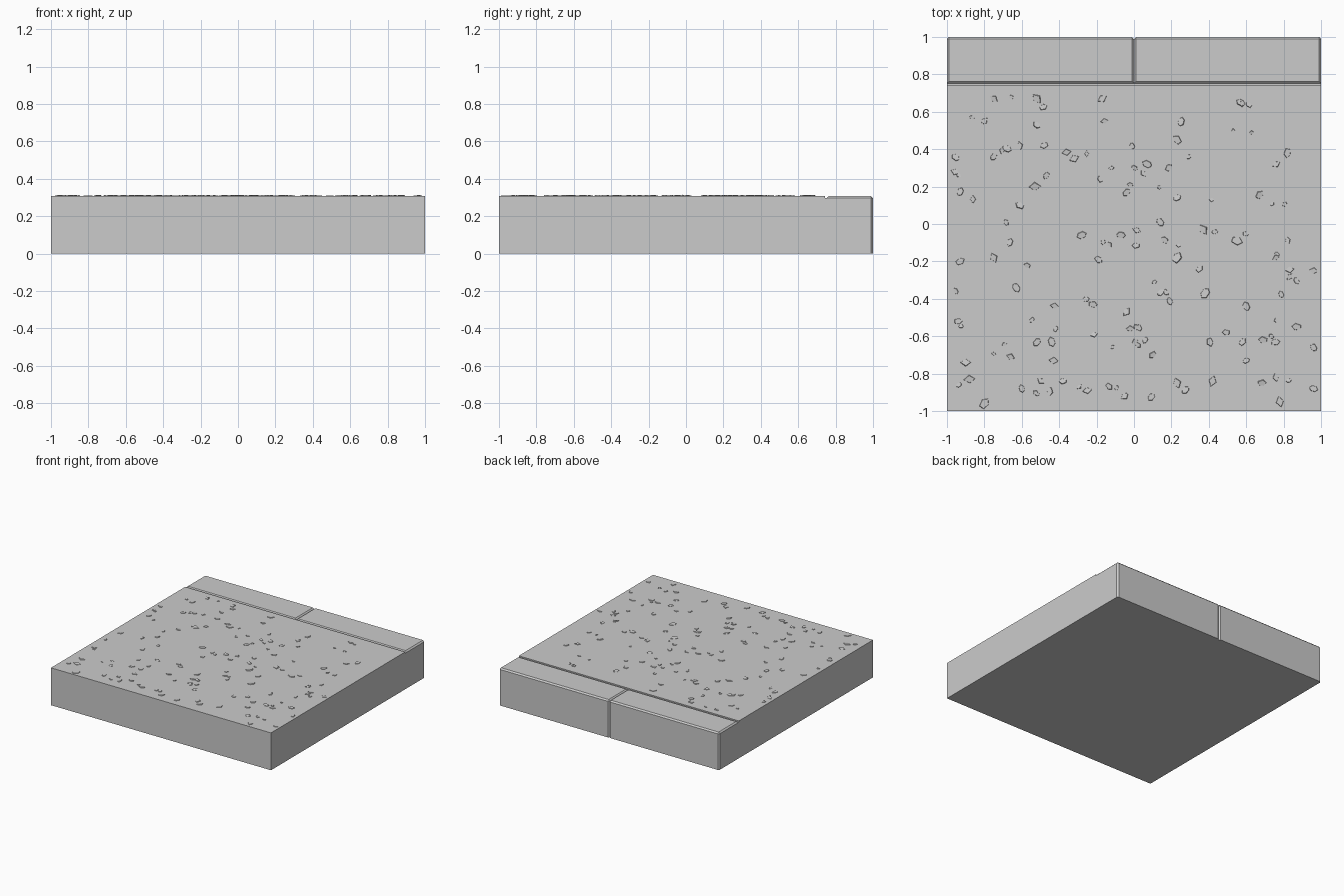
import bpy, bmesh, math, random
from mathutils import Vector, Matrix

if "Cube" in bpy.data.objects:
    bpy.data.objects.remove(bpy.data.objects["Cube"])

random.seed(7)
TOP = 0.307


def finish(bm, name):
    bmesh.ops.recalc_face_normals(bm, faces=bm.faces)
    me = bpy.data.meshes.new(name)
    bm.to_mesh(me)
    bm.free()
    ob = bpy.data.objects.new(name, me)
    bpy.context.collection.objects.link(ob)
    return ob


def box(name, lo, hi, bevel=0, pick=None):
    lo, hi = Vector(lo), Vector(hi)
    bm = bmesh.new()
    bmesh.ops.create_cube(bm, size=1)
    bmesh.ops.scale(bm, vec=hi - lo, verts=bm.verts)
    bmesh.ops.translate(bm, vec=(lo + hi) / 2, verts=bm.verts)
    if bevel:
        edges = [e for e in bm.edges if pick((e.verts[0].co + e.verts[1].co) / 2)]
        bmesh.ops.bevel(bm, geom=edges, offset=bevel, segments=1,
                        profile=0.5, affect='EDGES')
    return finish(bm, name)


# Concrete walkway slab and the joint in front of the kerb
box("pavement_slab", (-1, -1, 0), (1, 0.742, TOP))
box("joint_filler", (-1, 0.742, 0), (1, 0.752, 0.297))

# Two kerb stones: chamfered top edges and rear vertical edges
for name, x in (("kerb_stone_left", -1), ("kerb_stone_right", 0)):
    box(name, (x, 0.752, 0), (x + 1, 1, TOP), 0.011,
        lambda m: m.z > 0.3 or (m.z > 0.1 and m.y > 0.99))

# Centres of the most visible chips, as x, y pairs in hundredths
SPOTS = [-75, 67, -52, 67, -17, 67, 57, 65, -80, 55, -52, 53, -61, 42, -48, 42,
         -75, 36, -32, 35, 7, 32, 23, 45, 76, 32, 82, 38, -53, 20, -61, 10,
         23, 14, 14, 1, 37, -3, -28, -6, -7, -6, -19, -19, 23, -18, 35, -24,
         -93, -20, -75, -18, -22, -43, -4, -47, -2, -56, -94, -52, 60, -44, 38, -37,
         -44, -63, -43, -73, -66, -71, -90, -74, 10, -70, 58, -63, 69, -62, 87, -55,
         97, -66, -88, -83, -80, -96, -60, -88, -38, -84, -25, -89, -5, -92, 23, -85,
         42, -84, 78, -95, 97, -88, 55, -9, 96, -25, -63, -34]


def chip(bm, x, y, r):
    n = random.randint(4, 6)
    turn = random.uniform(0, math.tau)
    tilt = Matrix.Rotation(random.uniform(-0.2, 0.2), 3, 'X')
    spin = Matrix.Rotation(turn, 3, 'Z') @ tilt
    rings = []
    for scale, z in ((0.8, 0.004), (1.1, -0.012)):
        ring = []
        for i in range(n):
            a = math.tau * i / n
            p = spin @ Vector((r * scale * math.cos(a), 0.7 * r * scale * math.sin(a), z))
            ring.append(bm.verts.new(p + Vector((x, y, TOP))))
        rings.append(ring)
    top, low = rings
    bm.faces.new(top)
    bm.faces.new(low[::-1])
    for i in range(n):
        j = (i + 1) % n
        bm.faces.new((low[i], low[j], top[j], top[i]))


# Angular gravel chips half sunk in the slab surface
bm = bmesh.new()
for i in range(0, len(SPOTS), 2):
    chip(bm, min(max(SPOTS[i] / 100, -0.96), 0.96), max(SPOTS[i + 1] / 100, -0.96),
         random.uniform(0.025, 0.038))
for _ in range(90):
    chip(bm, random.uniform(-0.96, 0.96), random.uniform(-0.96, 0.69),
         random.uniform(0.016, 0.03))
finish(bm, "gravel_chips")
